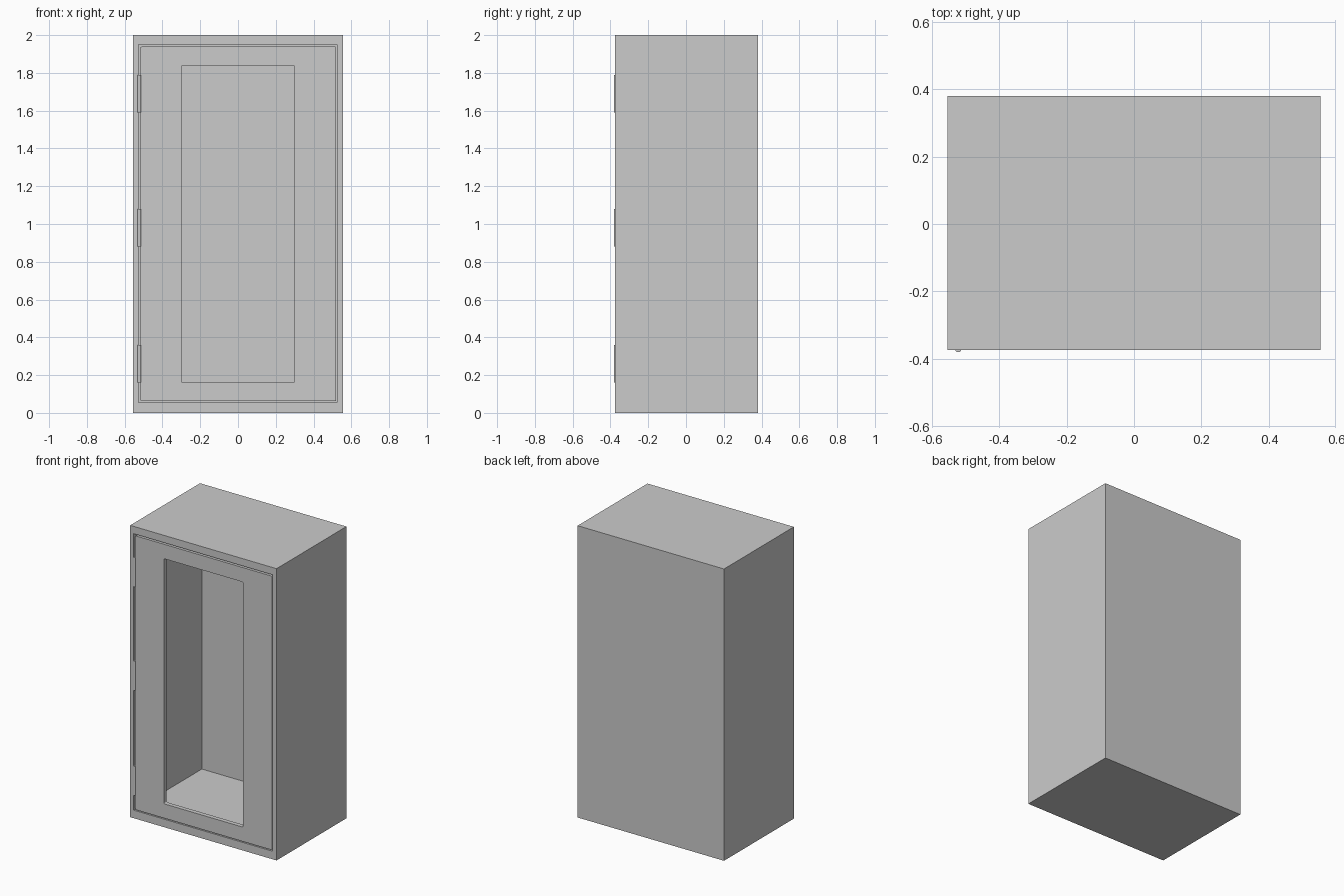
import bpy, bmesh
from math import cos, sin, pi

if "Cube" in bpy.data.objects:
    bpy.data.objects.remove(bpy.data.objects["Cube"])


def rect(x0, x1, z0, z1, y, r=0.0, seg=4):
    """Rectangle loop in the XZ plane, corners rounded when r > 0."""
    if r == 0:
        return [(x1, y, z1), (x0, y, z1), (x0, y, z0), (x1, y, z0)]
    centres = [(x1 - r, z1 - r), (x0 + r, z1 - r), (x0 + r, z0 + r), (x1 - r, z0 + r)]
    pts = []
    for i, (cx, cz) in enumerate(centres):
        for k in range(seg + 1):
            a = pi / 2 * (i + k / seg)
            pts.append((cx + r * cos(a), y, cz + r * sin(a)))
    return pts


def loft(name, loops, ring=False):
    """Skin successive loops; either close into a ring or cap both ends."""
    bm = bmesh.new()
    vs = [[bm.verts.new(p) for p in loop] for loop in loops]
    pairs = list(zip(vs, vs[1:]))
    if ring:
        pairs.append((vs[-1], vs[0]))
    else:
        bm.faces.new(vs[0])
        bm.faces.new(vs[-1])
    for a, b in pairs:
        for i in range(len(a)):
            j = (i + 1) % len(a)
            bm.faces.new((a[i], a[j], b[j], b[i]))
    bmesh.ops.recalc_face_normals(bm, faces=bm.faces)
    mesh = bpy.data.meshes.new(name)
    bm.to_mesh(mesh)
    bm.free()
    ob = bpy.data.objects.new(name, mesh)
    bpy.context.collection.objects.link(ob)
    return ob


FRONT, BACK = -0.375, 0.381

# Hollow cabinet body, open at the front
outer = (-0.555, 0.555, 0, 2)
inner = (-0.528, 0.525, 0.055, 1.95)
loft("cabinet_body", [rect(*outer, BACK), rect(*outer, FRONT),
                      rect(*inner, FRONT), rect(*inner, 0.363)])

# Flush door frame with an open window
edge = (-0.517, 0.52, 0.062, 1.939)
window = (-0.30, 0.30, 0.16, 1.84)
door_back = FRONT + 0.03
loft("door", [rect(*edge, FRONT, 0.008), rect(*window, FRONT, 0.008),
              rect(*window, door_back, 0.008), rect(*edge, door_back, 0.008)], ring=True)

# Three barrel hinges bridging the left gap
for i, z in enumerate((0.26, 0.98, 1.69)):
    bpy.ops.mesh.primitive_cylinder_add(vertices=24, radius=0.009, depth=0.2,
                                        location=(-0.5225, -0.372, z))
    hinge = bpy.context.object
    hinge.name = f"hinge_{i + 1}"
    bpy.ops.object.shade_smooth_by_angle()
